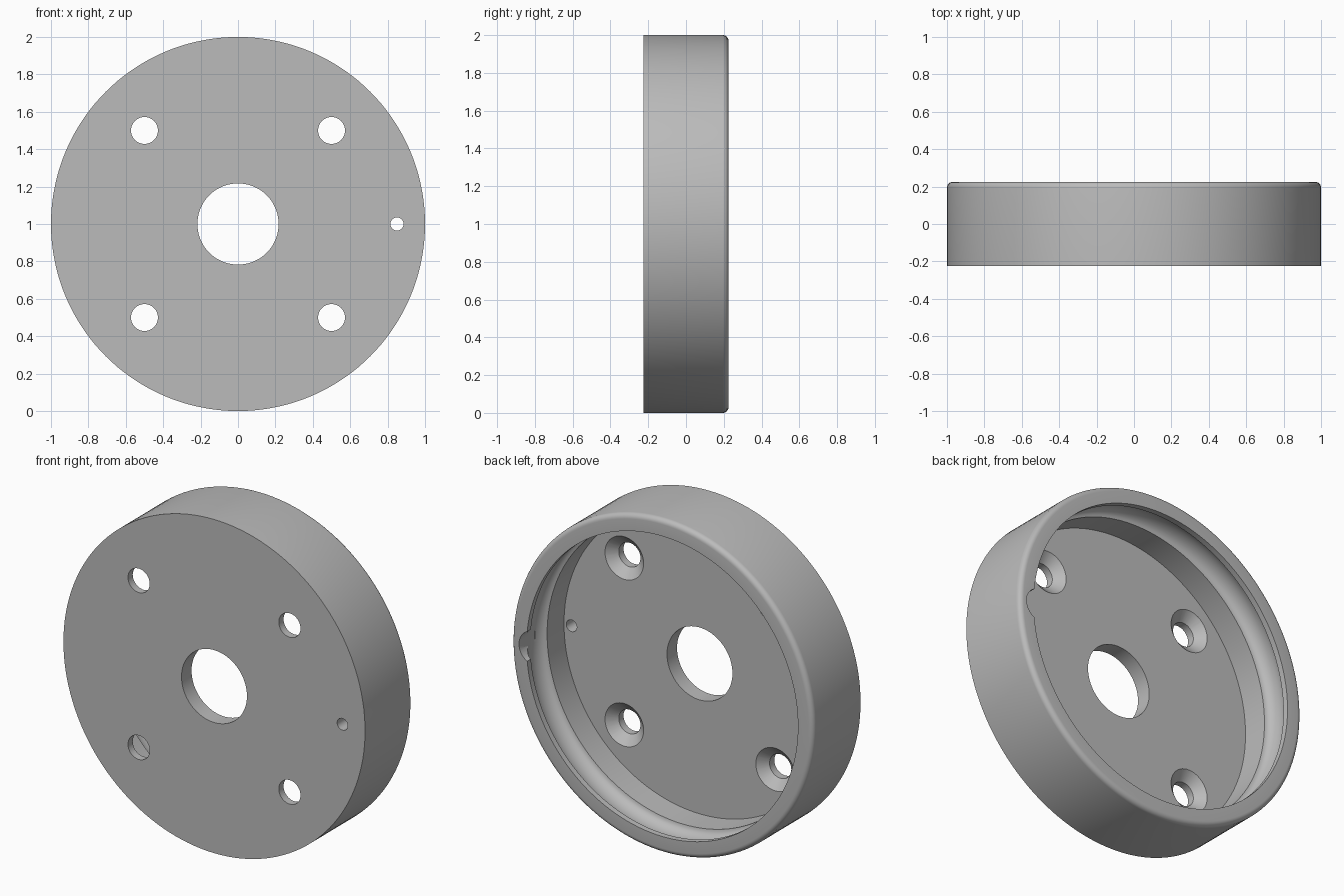
import bpy, bmesh
from math import sin, cos, pi, radians
from mathutils import Matrix, Vector

cube = bpy.data.objects.get("Cube")
if cube:
    bpy.data.objects.remove(cube, do_unlink=True)

grey = bpy.data.materials.new("plain grey")
grey.use_nodes = True
GREY = (0.5, 0.5, 0.5, 1)
grey.diffuse_color = GREY
grey.node_tree.nodes["Principled BSDF"].inputs["Base Color"].default_value = GREY

HALF = 0.225          # half of the thickness
FLOOR = -0.13         # inside face of the plate
INNER = 0.90          # cavity radius


def arc(cr, cy, rr, ry, start, end, steps):
    """Points of an elliptical arc in the (radius, y) plane."""
    angles = [radians(start + (end - start) * i / steps) for i in range(steps + 1)]
    return [(cr + rr * cos(a), cy + ry * sin(a)) for a in angles]


def lathe(name, profile, steps, centre, closed=False):
    """Turn a (radius, y) profile around an axis parallel to y."""
    bm = bmesh.new()
    verts = [bm.verts.new((r, y, 0)) for r, y in profile]
    edges = [bm.edges.new(pair) for pair in zip(verts, verts[1:])]
    if closed:
        edges.append(bm.edges.new((verts[-1], verts[0])))
    bmesh.ops.spin(bm, geom=verts + edges, cent=(0, 0, 0), axis=(0, 1, 0),
                   angle=2 * pi, steps=steps, use_merge=True)
    bmesh.ops.remove_doubles(bm, verts=bm.verts, dist=1e-5)
    bmesh.ops.transform(bm, matrix=Matrix.Translation(Vector(centre)), verts=bm.verts)
    bmesh.ops.recalc_face_normals(bm, faces=bm.faces)
    mesh = bpy.data.meshes.new(name)
    bm.to_mesh(mesh)
    bm.free()
    mesh.materials.append(grey)
    obj = bpy.data.objects.new(name, mesh)
    bpy.context.collection.objects.link(obj)
    return obj


# Round housing: plate, wall with rounded back edge, and a groove under the lip
section = [(0.217, FLOOR), (0.217, -HALF), (1, -HALF)]
section += arc(0.97, HALF - 0.03, 0.03, 0.03, 0, 90, 6)
section += [(INNER, HALF), (INNER, 0.19)]
section += arc(INNER, 0.11, 0.05, 0.08, 90, -90, 12)[1:]
section += [(INNER, FLOOR)]
housing = lathe("round_housing", section, 144, (0, 0, 1), closed=True)

# Countersunk screw holes, pin hole and lip notch
cutters = []
screw = [(0, -0.3), (0.072, -0.3), (0.072, -0.18), (0.128, FLOOR), (0.128, -0.1), (0, -0.1)]
for x in (-0.5, 0.5):
    for z in (0.5, 1.5):
        cutters.append(lathe("screw_hole_cutter", screw, 48, (x, 0, z)))
pin = [(0, -0.3), (0.035, -0.3), (0.035, -0.1), (0, -0.1)]
cutters.append(lathe("pin_hole_cutter", pin, 32, (0.85, 0, 1)))
notch = [(0, 0.08), (0.1, 0.08), (0.1, 0.3), (0, 0.3)]
cutters.append(lathe("lip_notch_cutter", notch, 48, (0.85, 0, 1)))

bpy.ops.object.select_all(action="DESELECT")
bpy.context.view_layer.objects.active = housing
housing.select_set(True)
for cutter in cutters:
    cutter.hide_render = True
    mod = housing.modifiers.new("cut", "BOOLEAN")
    mod.operation = "DIFFERENCE"
    mod.solver = "EXACT"
    mod.object = cutter
    bpy.ops.object.modifier_apply(modifier=mod.name)
for cutter in cutters:
    bpy.data.objects.remove(cutter, do_unlink=True)

bpy.ops.object.shade_smooth_by_angle(angle=radians(30))
